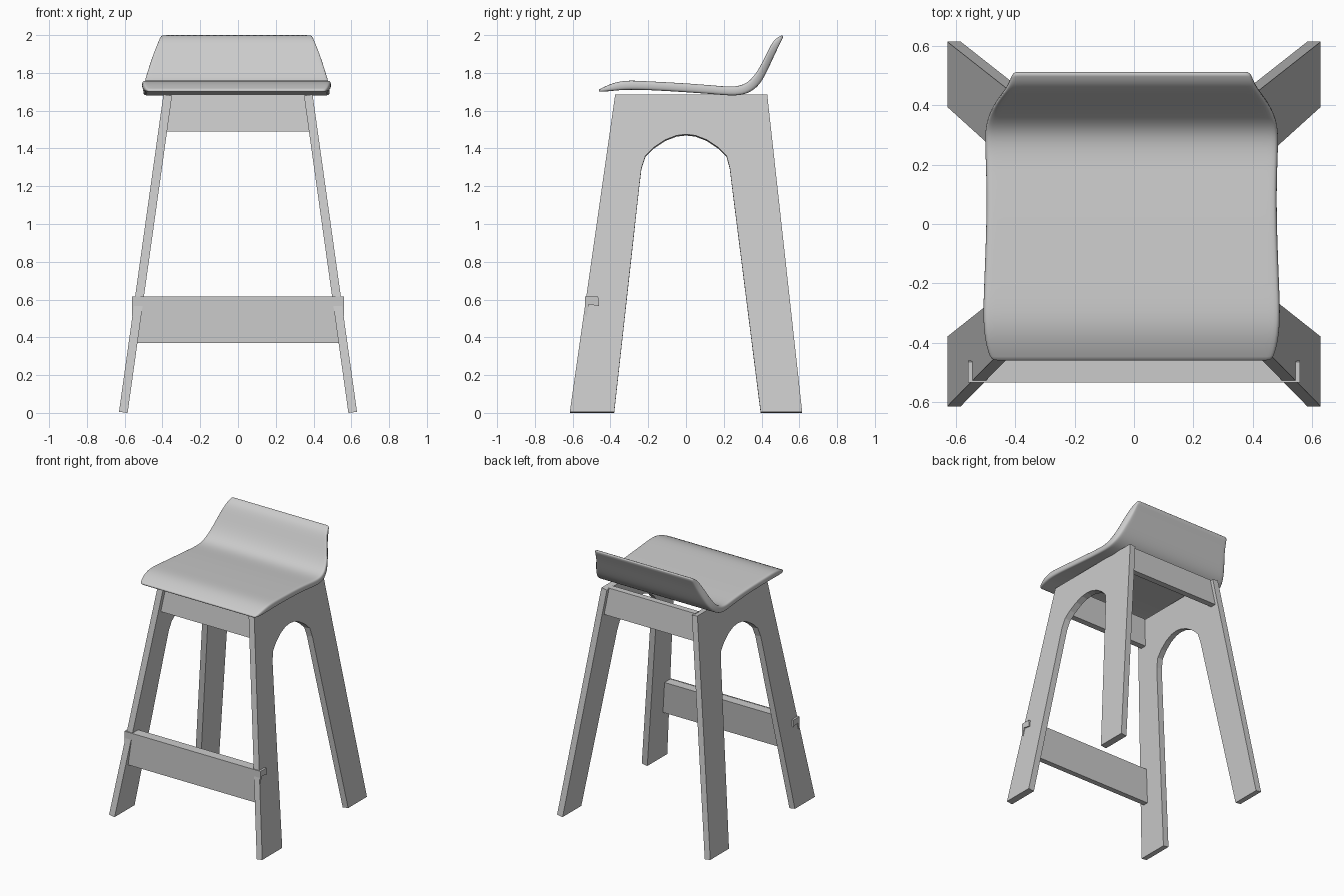
import bpy, bmesh
from mathutils import Vector

cube = bpy.data.objects.get("Cube")
if cube:
    bpy.data.objects.remove(cube)

grey = bpy.data.materials.new("light_grey")
grey.use_nodes = True
COLOUR = (0.6, 0.6, 0.6, 1)
grey.diffuse_color = COLOUR
grey.node_tree.nodes["Principled BSDF"].inputs["Base Color"].default_value = COLOUR


def make_object(name, bm):
    bmesh.ops.recalc_face_normals(bm, faces=bm.faces)
    mesh = bpy.data.meshes.new(name)
    bm.to_mesh(mesh)
    bm.free()
    mesh.materials.append(grey)
    ob = bpy.data.objects.new(name, mesh)
    bpy.context.collection.objects.link(ob)
    return ob


def prism(name, ring_a, ring_b):
    """Solid between two matching outlines."""
    bm = bmesh.new()
    a = [bm.verts.new(p) for p in ring_a]
    b = [bm.verts.new(p) for p in ring_b]
    bm.faces.new(a)
    bm.faces.new(b[::-1])
    for i in range(len(a)):
        j = (i + 1) % len(a)
        bm.faces.new((a[i], b[i], b[j], a[j]))
    return make_object(name, bm)


def panel_x(z):
    """Outer face of the splayed side panels."""
    return 0.63 - 0.14 * z


# Side panels: two legs joined by an arch
arch = [(-0.38, 0), (-0.247, 1.2), (-0.236, 1.29), (-0.215, 1.355), (-0.17, 1.4),
        (-0.11, 1.44), (-0.05, 1.463), (0, 1.469), (0.05, 1.463), (0.11, 1.44),
        (0.17, 1.4), (0.215, 1.355), (0.232, 1.29), (0.243, 1.2), (0.395, 0)]
outline = [(-0.615, 0)] + arch + [(0.615, 0), (0.43, 1.68), (-0.375, 1.68)]
for side, label in ((1, "left"), (-1, "right")):
    thick = Vector((0.99, 0, 0.14)) * 0.046
    outer = [Vector((panel_x(z), y, z + 0.006)) for y, z in outline]
    inner = [p - thick for p in outer]
    flip = lambda ring: [(p.x * side, p.y, p.z) for p in ring]
    prism(label + "_side_panel", flip(outer), flip(inner))


def cross_board(name, section):
    """Board spanning the panels, ends cut to their slope."""
    ends = [[(s * (panel_x(z) - 0.035), y, z) for y, z in section] for s in (-1, 1)]
    return prism(name, *ends)


# Aprons under the seat
cross_board("front_apron", [(-0.37, 1.49), (-0.325, 1.49), (-0.3, 1.685), (-0.345, 1.685)])
cross_board("back_apron", [(0.425, 1.49), (0.38, 1.49), (0.36, 1.685), (0.405, 1.685)])

# Footrest board
cross_board("footrest", [(-0.53, 0.37), (-0.49, 0.37), (-0.46, 0.613), (-0.53, 0.613)])

# Thin strip wrapping the front of the legs at the footrest
prism("footrest_strip", *[[(s * 0.56, y, z) for y, z in
      ((-0.535, 0.565), (-0.528, 0.565), (-0.528, 0.615), (-0.535, 0.615))] for s in (-1, 1)])
for side, label in ((1, "left"), (-1, "right")):
    flap = [(-0.535, 0.51), (-0.525, 0.51), (-0.515, 0.575), (-0.46, 0.565),
            (-0.465, 0.615), (-0.535, 0.615)]
    prism(label + "_footrest_hook", *[[(side * x, y, z) for y, z in flap] for x in (0.56, 0.545)])

# Seat: rows of (y, upper z, lower z, half width) swept across x
rows = [(-0.46, 1.712, 1.70, 0.475), (-0.41, 1.738, 1.702, 0.492), (-0.33, 1.763, 1.712, 0.503),
        (-0.2, 1.755, 1.71, 0.498), (0, 1.745, 1.698, 0.49), (0.15, 1.733, 1.687, 0.49),
        (0.26, 1.723, 1.677, 0.495), (0.33, 1.745, 1.69, 0.495)]
upper = [(y, z, w) for y, z, _, w in rows]
lower = [(y, z, w) for y, _, z, w in rows]
upper += [(0.385, 1.815, 0.475), (0.43, 1.91, 0.445), (0.465, 1.978, 0.415), (0.508, 2.0, 0.403)]
lower += [(0.392, 1.735, 0.475), (0.435, 1.82, 0.445), (0.475, 1.91, 0.415), (0.514, 1.988, 0.403)]
bm = bmesh.new()
cols = [-1, -0.96, -0.7, -0.35, 0, 0.35, 0.7, 0.96, 1]


def skin(points):
    return [[bm.verts.new((w * u - 0.008, y, z)) for u in cols] for y, z, w in points]


top, bottom = skin(upper), skin(lower)
for grid in (top, bottom):
    for r, s in zip(grid, grid[1:]):
        for i in range(len(cols) - 1):
            bm.faces.new((r[i], r[i + 1], s[i + 1], s[i]))
for pick in (lambda g: g[0], lambda g: g[-1], lambda g: [r[0] for r in g], lambda g: [r[-1] for r in g]):
    a, b = pick(top), pick(bottom)
    for i in range(len(a) - 1):
        bm.faces.new((a[i], a[i + 1], b[i + 1], b[i]))
crease = bm.edges.layers.float.new("crease_edge")
for row in (top[0], bottom[0], top[-1], bottom[-1]):
    for a, b in zip(row, row[1:]):
        bm.edges.get((a, b))[crease] = 0.9
seat = make_object("seat", bm)
sub = seat.modifiers.new("smooth_form", "SUBSURF")
sub.levels = sub.render_levels = 2
bpy.context.view_layer.objects.active = seat
seat.select_set(True)
bpy.ops.object.shade_smooth()
